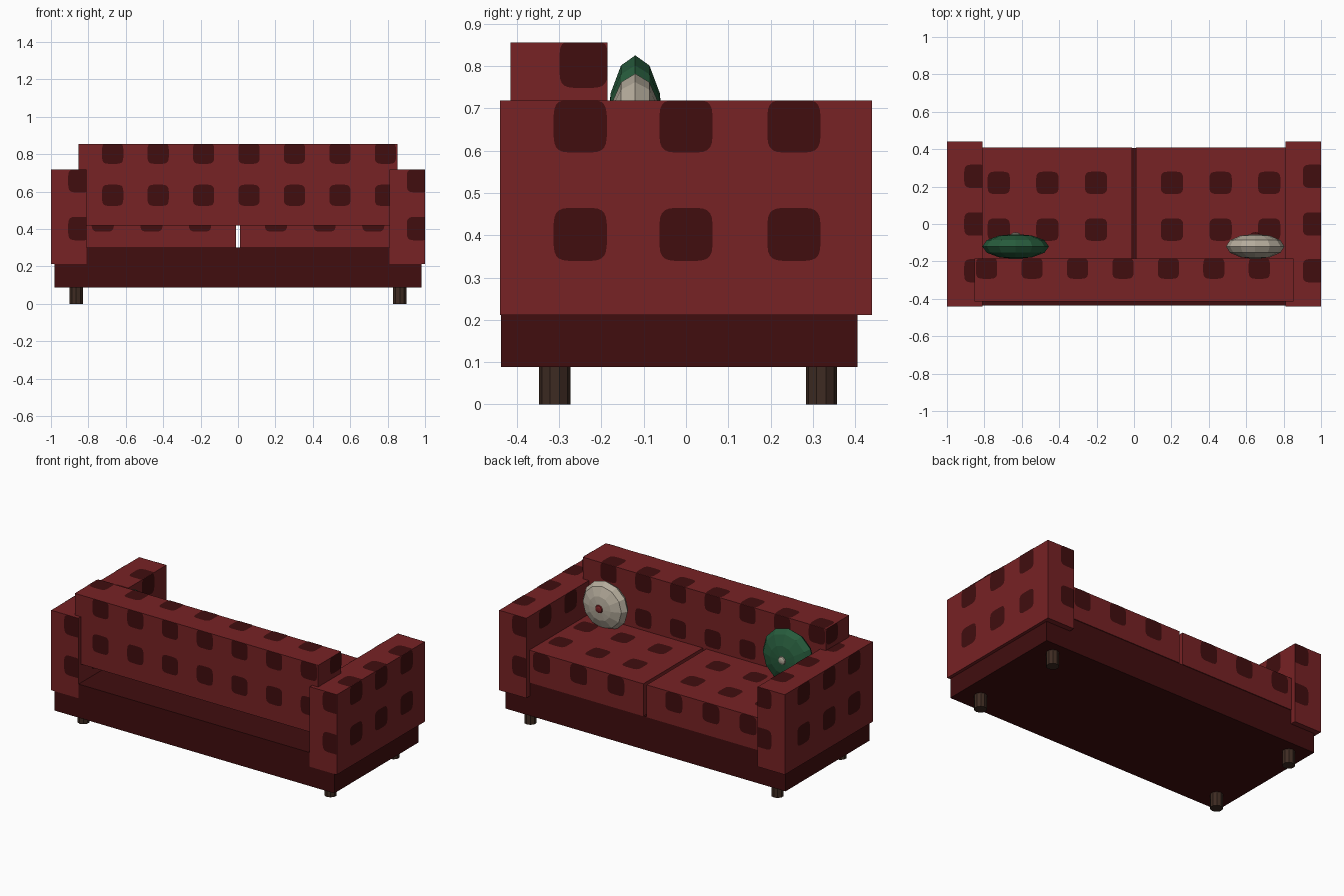
import bpy, bmesh, math
from mathutils import Matrix, Vector

cube = bpy.data.objects.get("Cube")
if cube:
    bpy.data.objects.remove(cube, do_unlink=True)


def material(name, *rgb):
    m = bpy.data.materials.new(name)
    m.use_nodes = True
    m.diffuse_color = (*rgb, 1)
    m.node_tree.nodes["Principled BSDF"].inputs["Base Color"].default_value = (*rgb, 1)
    return m


RED = material("red fabric", 0.185, 0.016, 0.018)
DARK = material("dark red fabric", 0.052, 0.004, 0.0045)
GREEN = material("green fabric", 0.02, 0.105, 0.045)
CREAM = material("cream fabric", 0.46, 0.41, 0.33)
WOOD = material("dark wood", 0.048, 0.024, 0.016)


def finish(name, bm, *mats):
    mesh = bpy.data.meshes.new(name)
    bm.to_mesh(mesh)
    bm.free()
    for m in mats:
        mesh.materials.append(m)
    ob = bpy.data.objects.new(name, mesh)
    bpy.context.collection.objects.link(ob)
    return ob


def add_spot(bm, lo, hi, axis, side, u, v, half):
    """Rounded square patch just above a box face, clipped to that face."""
    ua, va = [a for a in range(3) if a != axis]
    verts = []
    for i in range(24):
        t = math.tau * (i + 0.5) / 24
        c, s = math.cos(t), math.sin(t)
        p = [0, 0, 0]
        p[ua] = u + half * math.copysign(abs(c) ** 0.45, c)
        p[va] = v + half * math.copysign(abs(s) ** 0.45, s)
        for a in (ua, va):
            p[a] = min(max(p[a], lo[a]), hi[a])
        p[axis] = hi[axis] + 0.002 if side > 0 else lo[axis] - 0.002
        verts.append(bm.verts.new(p))
    bmesh.ops.remove_doubles(bm, verts=verts, dist=1e-5)
    face = bm.faces.new([w for w in verts if w.is_valid])
    face.material_index = 1
    face.normal_update()
    if face.normal[axis] * side < 0:
        face.normal_flip()


def box(name, lo, hi, mat, spots=(), half=0.063):
    """Box with rows of spots: (axis, side, first coordinates, second coordinates)."""
    bm = bmesh.new()
    size = [h - l for l, h in zip(lo, hi)]
    mid = Vector([(h + l) / 2 for l, h in zip(lo, hi)])
    bmesh.ops.create_cube(bm, size=1, matrix=Matrix.Translation(mid) @ Matrix.Diagonal((*size, 1)))
    for axis, side, us, vs in spots:
        for u in us:
            for v in vs:
                add_spot(bm, lo, hi, axis, side, u, v, half)
    return finish(name, bm, mat, DARK)


# Base
box("base", (-0.98, -0.437, 0.088), (0.98, 0.405, 0.3), DARK)

# Arms
arm_y, arm_z = (-0.25, 0, 0.255), (0.402, 0.658)
for label, lo_x, hi_x, inner in (("right", -1, -0.81, -0.81), ("left", 0.81, 1, 0.81)):
    edge = hi_x - 0.035
    front_x = inner + math.copysign(0.035, inner)
    box(label + "_arm", (lo_x, -0.44, 0.212), (hi_x, 0.44, 0.718), RED,
        [(0, 1, arm_y, arm_z), (0, -1, arm_y, arm_z),
         (1, -1, [edge], arm_z), (1, 1, [front_x], arm_z), (2, 1, [edge], arm_y)])

# Seat cushions
for label, s in (("right", -1), ("left", 1)):
    xs = [s * x for x in (0.203, 0.463, 0.723)]
    ends = sorted((s * 0.012, s * 0.81))
    box(label + "_seat_cushion", (ends[0], -0.185, 0.3), (ends[1], 0.41, 0.505), RED,
        [(2, 1, xs, (-0.03, 0.22)), (1, 1, xs, [0.445]), (1, -1, xs, [0.445])], 0.06)

# Backrest
back_x = [-0.67 + 0.243 * i for i in range(7)]
mirror_x = [-x for x in back_x]
box("backrest", (-0.852, -0.415, 0.418), (0.852, -0.185, 0.855), RED,
    [(1, -1, back_x, (0.58, 0.805)), (1, 1, mirror_x, (0.58, 0.805)),
     (2, 1, mirror_x, [-0.236]), (0, 1, [-0.242], [0.805]), (0, -1, [-0.242], [0.805])], 0.057)

# Legs
for side, x in (("left", 0.865), ("right", -0.865)):
    for end, y in (("rear", 0.32), ("front", -0.31)):
        bm = bmesh.new()
        bmesh.ops.create_cone(bm, cap_ends=True, segments=10, radius1=0.037, radius2=0.037,
                              depth=0.1, matrix=Matrix.Translation((x, y, 0.05)))
        finish(f"{side}_{end}_leg", bm, WOOD)


def ellipsoid(name, centre, radii, mat, segments, rings):
    bm = bmesh.new()
    place = Matrix.Translation(centre) @ Matrix.Diagonal((*radii, 1))
    bmesh.ops.create_uvsphere(bm, u_segments=segments, v_segments=rings, radius=1,
                              matrix=place @ Matrix.Rotation(math.pi / 2, 4, "X"))
    return finish(name, bm, mat)


# Scatter pillows with a button on each face
for label, x, z, rx, rz, cover, button in (
        ("green", -0.633, 0.647, 0.178, 0.178, GREEN, CREAM),
        ("cream", 0.648, 0.63, 0.156, 0.152, CREAM, RED)):
    ellipsoid(label + "_pillow", (x, -0.12, z), (rx, 0.067, rz), cover, 12, 6)
    for end, dy in (("rear", 0.064), ("front", -0.064)):
        ellipsoid(f"{label}_pillow_{end}_button", (x, -0.12 + dy, z),
                  (0.026, 0.012, 0.026), button, 10, 6)
